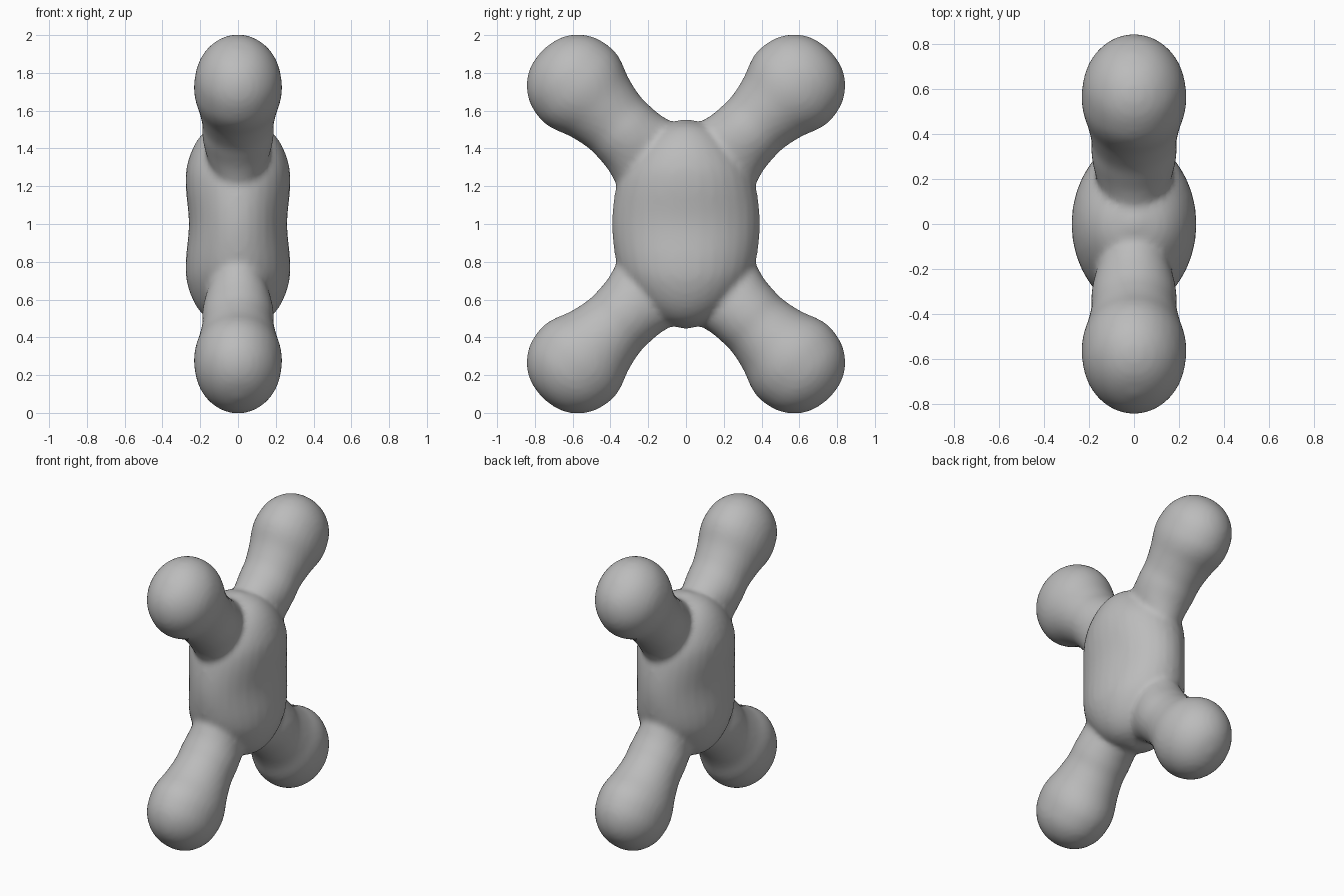
import bpy, bmesh, math
from mathutils import Vector

cube = bpy.data.objects.get("Cube")
if cube:
    bpy.data.objects.remove(cube, do_unlink=True)

SIDES = 32
STEPS = 4


def smooth_path(points):
    """Catmull-Rom curve through the profile points."""
    pts = [Vector(p) for p in points]
    pts = [pts[0]] + pts + [pts[-1]]
    out = []
    for a, b, c, d in zip(pts, pts[1:], pts[2:], pts[3:]):
        for i in range(STEPS):
            t = i / STEPS
            out.append(0.5 * (2 * b + (c - a) * t + (2 * a - 5 * b + 4 * c - d) * t * t
                              + (3 * b - a - 3 * c + d) * t ** 3))
    return out + [pts[-1]]


def loft(bm, profile, start, axis, side):
    """Elliptical sections (distance, half width in x, half width sideways)."""
    rings = []
    for s, rx, rs in smooth_path(profile):
        rx, rs = max(rx, 0.004), max(rs, 0.004)
        ring = []
        for i in range(SIDES):
            a = math.tau * i / SIDES
            ring.append(bm.verts.new(start + axis * s + side * rs * math.sin(a)
                                     + Vector((rx * math.cos(a), 0, 0))))
        rings.append(ring)
    for r0, r1 in zip(rings, rings[1:]):
        for i in range(SIDES):
            j = (i + 1) % SIDES
            bm.faces.new((r0[i], r0[j], r1[j], r1[i]))
    bm.faces.new(rings[0])
    bm.faces.new(rings[-1])


bm = bmesh.new()
centre = Vector((0, 0, 1))

# Torso: upright rounded block, slightly waisted
half = [(0.0, 0.26, 0.392), (0.2, 0.277, 0.37), (0.32, 0.268, 0.325),
        (0.44, 0.218, 0.235), (0.52, 0.135, 0.13), (0.557, 0, 0)]
torso = [(-s, x, y) for s, x, y in reversed(half[1:])] + half
loft(bm, torso, centre, Vector((0, 0, 1)), Vector((0, 1, 0)))

# Four limbs: flared root, thick neck, then a round knob
limb = [(0.24, 0.12, 0.2), (0.34, 0.15, 0.25), (0.42, 0.165, 0.222),
        (0.5, 0.182, 0.2), (0.57, 0.19, 0.194), (0.65, 0.19, 0.194),
        (0.76, 0.208, 0.218), (0.86, 0.23, 0.256), (0.94, 0.232, 0.266),
        (1.04, 0.212, 0.243), (1.12, 0.16, 0.186), (1.17, 0.088, 0.105),
        (1.19, 0, 0)]
for sy in (-1, 1):
    for sz in (-1, 1):
        axis = Vector((0, sy, sz)).normalized()
        side = Vector((0, -sy, sz)).normalized()
        loft(bm, limb, centre + side * 0.113, axis, side)

bmesh.ops.recalc_face_normals(bm, faces=bm.faces)
mesh = bpy.data.meshes.new("knobbed_body")
bm.to_mesh(mesh)
bm.free()
body = bpy.data.objects.new("knobbed_body", mesh)
bpy.context.collection.objects.link(body)

# Fuse the parts into one soft skin
fuse = body.modifiers.new("fuse", 'REMESH')
fuse.mode = 'VOXEL'
fuse.voxel_size = 0.018
fuse.use_smooth_shade = True
soften = body.modifiers.new("soften", 'SMOOTH')
soften.factor = 0.5
soften.iterations = 5

# Plain grey
grey = bpy.data.materials.new("plain_grey")
grey.use_nodes = True
colour = (0.5, 0.5, 0.5, 1)
grey.diffuse_color = colour
grey.node_tree.nodes["Principled BSDF"].inputs["Base Color"].default_value = colour
mesh.materials.append(grey)
